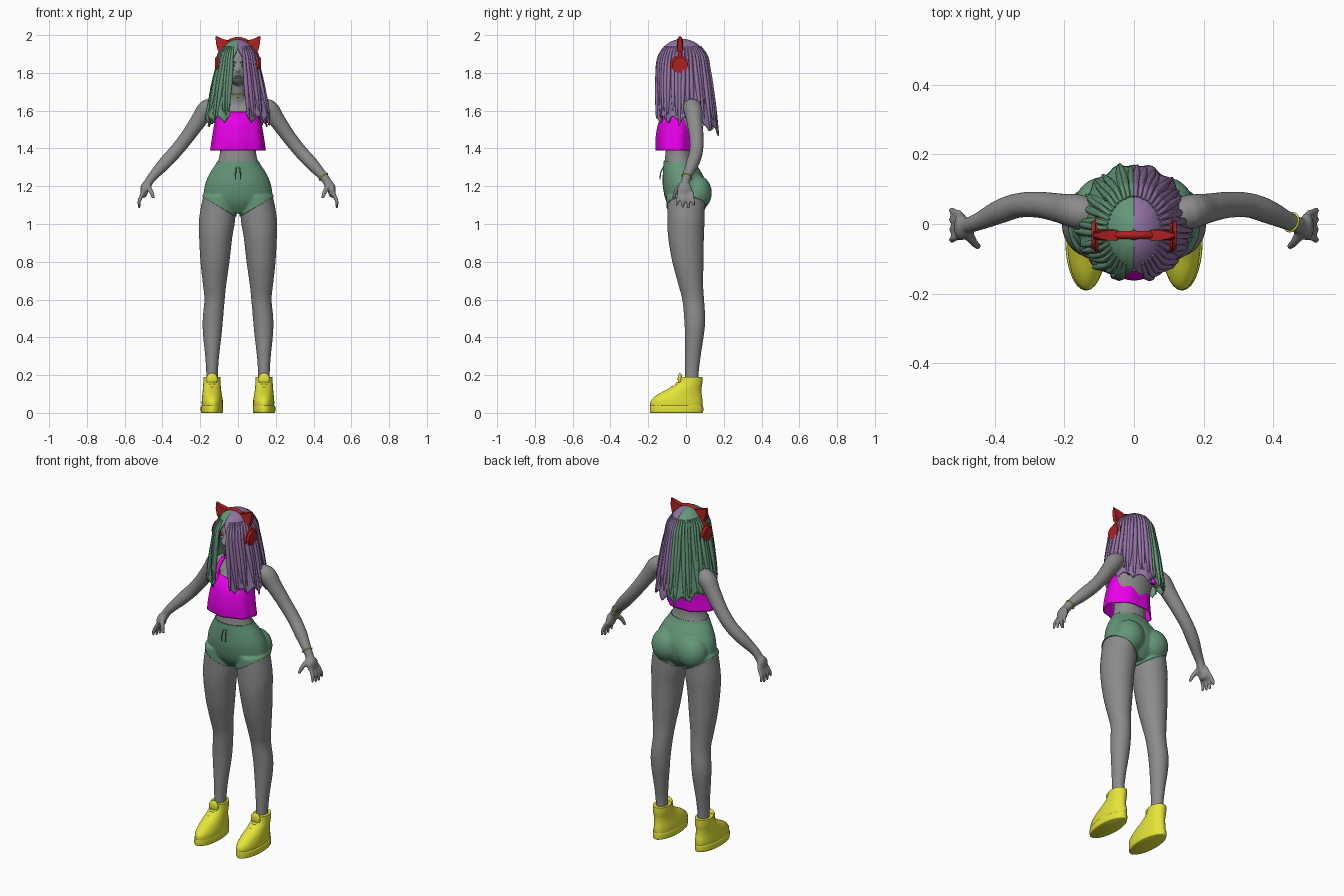
import bpy, bmesh, math, random
from mathutils import Vector, Matrix

random.seed(4)
cube = bpy.data.objects.get("Cube")
if cube:
    bpy.data.objects.remove(cube, do_unlink=True)
SIDES = (-1, 1)


def material(name, *rgb):
    mat = bpy.data.materials.new(name)
    mat.use_nodes = True
    mat.diffuse_color = (*rgb, 1)
    mat.node_tree.nodes["Principled BSDF"].inputs["Base Color"].default_value = (*rgb, 1)
    return mat


SKIN = material("grey skin", .26, .26, .26)
GREEN = material("soft green", .13, .31, .19)
PURPLE = material("soft purple", .29, .17, .37)
MAGENTA = material("magenta", .8, 0, .8)
YELLOW = material("yellow", .78, .78, .04)
RED = material("red", .42, .015, .015)


def finish(bm, name, mat, thickness=0, angle=50):
    bmesh.ops.recalc_face_normals(bm, faces=bm.faces)
    mesh = bpy.data.meshes.new(name)
    bm.to_mesh(mesh)
    bm.free()
    mesh.materials.append(mat)
    obj = bpy.data.objects.new(name, mesh)
    bpy.context.collection.objects.link(obj)
    if thickness:
        obj.modifiers.new("thickness", "SOLIDIFY").thickness = thickness
    smooth(obj, angle)
    return obj


def smooth(obj, angle=50):
    bpy.ops.object.select_all(action="DESELECT")
    obj.select_set(True)
    bpy.context.view_layer.objects.active = obj
    bpy.ops.object.shade_smooth_by_angle(angle=math.radians(angle))


def spline(rows, steps=4):
    out = []
    for i in range(len(rows) - 1):
        near = rows[max(i - 1, 0)], rows[i], rows[i + 1], rows[min(i + 2, len(rows) - 1)]
        for j in range(steps):
            t = j / steps
            out.append([b + .5 * t * (c - a + t * (2 * a - 5 * b + 4 * c - d + t * (3 * b - a - 3 * c + d)))
                        for a, b, c, d in zip(*near)])
    return out + [rows[-1]]


def bridge(bm, rings, cap=True, closed=True):
    rings = [[bm.verts.new(p) for p in ring] for ring in rings]
    count = len(rings[0])
    for low, high in zip(rings, rings[1:]):
        for i in range(count if closed else count - 1):
            j = (i + 1) % count
            bm.faces.new((low[i], low[j], high[j], high[i]))
    if cap:
        bm.faces.new(rings[0])
        bm.faces.new(rings[-1])


def loft(bm, rows, side=1, cap=True, ripple=0, n=28):
    """Stack of level ellipses: x, y, z, half width, half depth."""
    rings = []
    rows = spline(rows)
    for i, (x, y, z, rx, ry) in enumerate(rows):
        wave = ripple * (1 - i / len(rows))
        ring = []
        for k in range(n):
            a = math.tau * k / n
            f = 1 + wave * math.sin(7 * a)
            ring.append((side * (x + rx * f * math.cos(a)), y + ry * f * math.sin(a), z))
        rings.append(ring)
    bridge(bm, rings, cap)


def tube(bm, rows, side=1, n=12):
    """Round sweep through x, y, z, radius."""
    rows = spline(rows)
    pts = [Vector((side * r[0], r[1], r[2])) for r in rows]
    rings = []
    for i, p in enumerate(pts):
        d = pts[min(i + 1, len(pts) - 1)] - pts[max(i - 1, 0)]
        u = d.cross(Vector((.02, 1, .01))).normalized()
        w = d.cross(u).normalized()
        rings.append([p + rows[i][3] * (u * math.cos(math.tau * k / n) + w * math.sin(math.tau * k / n))
                      for k in range(n)])
    bridge(bm, rings)


def ball(bm, centre, radii):
    bmesh.ops.create_uvsphere(bm, u_segments=24, v_segments=16, radius=1,
                              matrix=Matrix.Translation(centre) @ Matrix.Diagonal((*radii, 1)))


# Body: overlapping masses fused into one smooth skin
bm = bmesh.new()
loft(bm, [(0, 0, 1.06, .09, .06), (0, 0, 1.12, .17, .1), (0, -.005, 1.2, .172, .113),
          (0, -.02, 1.27, .143, .098), (0, -.036, 1.33, .107, .078), (0, -.036, 1.4, .095, .07),
          (0, -.025, 1.47, .108, .075), (0, -.005, 1.55, .115, .072), (0, .02, 1.62, .13, .052),
          (0, .02, 1.66, .07, .043)])
loft(bm, [(0, .02, 1.6, .06, .04), (0, .01, 1.66, .046, .042), (0, -.005, 1.71, .038, .04),
          (0, -.015, 1.8, .04, .045)])
ball(bm, (0, -.02, 1.86), (.075, .095, .09))
ball(bm, (0, -.06, 1.81), (.055, .068, .075))
ball(bm, (0, -.126, 1.813), (.01, .016, .014))
for s in SIDES:
    ball(bm, (s * .082, .055, 1.165), (.085, .077, .09))
    ball(bm, (s * .055, -.07, 1.52), (.058, .06, .058))
    loft(bm, [(.1, 0, 1.15, .085, .1), (.11, 0, 1.03, .096, .099), (.118, 0, .93, .088, .095),
              (.122, .01, .8, .077, .083), (.124, .025, .68, .062, .066), (.124, .038, .6, .054, .058),
              (.133, .046, .5, .054, .056), (.136, .045, .42, .05, .051), (.137, .036, .3, .037, .042),
              (.137, .03, .2, .031, .037), (.137, .03, .08, .031, .037)], s)
    tube(bm, [(.1, .02, 1.61, .04), (.16, .035, 1.612, .05), (.21, .045, 1.545, .043),
              (.27, .055, 1.46, .038), (.33, .054, 1.385, .036), (.385, .036, 1.325, .035),
              (.44, .01, 1.265, .027), (.465, 0, 1.235, .024), (.49, -.01, 1.19, .024)], s, 20)
    ball(bm, (s * .497, -.008, 1.18), (.021, .04, .042))
    for y in (-.038, -.014, .01, .032):
        low = 1.08 + abs(y) * .4
        tube(bm, [(.5, y * .9, 1.17, .011), (.522, y * 1.15, 1.125, .0105), (.522, y * 1.3, low, .008)], s)
    tube(bm, [(.48, -.02, 1.21, .015), (.462, -.052, 1.175, .013), (.446, -.066, 1.135, .009)], s)
body = finish(bm, "body", SKIN)
remesh = body.modifiers.new("fuse", "REMESH")
remesh.mode = "VOXEL"
remesh.voxel_size = .0065
relax = body.modifiers.new("relax", "SMOOTH")
relax.factor, relax.iterations = .5, 6
fused = bpy.data.meshes.new_from_object(body.evaluated_get(bpy.context.evaluated_depsgraph_get()))
body.modifiers.clear()
body.data = fused
fused.materials.clear()
fused.materials.append(SKIN)
smooth(body, 80)

# Face features
bm = bmesh.new()
for s in SIDES:
    ball(bm, (s * .026, -.111, 1.838), (.014, .01, .006))
    tube(bm, [(.012, -.121, 1.853, .003), (.028, -.114, 1.859, .004), (.045, -.098, 1.854, .002)], s)
for z in (1.774, 1.781):
    ball(bm, (0, -.12, z), (.018, .009, .004))
finish(bm, "face_features", SKIN)

# Shorts: trimmed copy of the hip skin, lifted outward
bm = bmesh.new()
bm.from_mesh(body.data)
slope = .6
cuts = [((0, 0, 1.33), (0, 0, 1))] + [((s * .03, 0, 1.05), (-s * slope, 0, 1)) for s in SIDES]
for point, normal in cuts:
    bmesh.ops.bisect_plane(bm, geom=bm.verts[:] + bm.edges[:] + bm.faces[:], plane_co=point, plane_no=normal)


def under_shorts(face):
    c = face.calc_center_median()
    return abs(c.x) < .24 and c.z < 1.33 and c.z - 1.05 > slope * (abs(c.x) - .03)


bmesh.ops.delete(bm, geom=[f for f in bm.faces if not under_shorts(f)], context="FACES")
bm.normal_update()
for v, shift in [(v, v.normal * .005) for v in bm.verts]:
    v.co += shift
finish(bm, "shorts", GREEN, .005, 70)
bm = bmesh.new()
for s in SIDES:
    tube(bm, [(.008, -.12, 1.3, .003), (.012, -.133, 1.275, .003), (.013, -.138, 1.235, .003)], s, 8)
finish(bm, "drawstrings", GREEN)

# Loose cropped top with straps
bm = bmesh.new()
loft(bm, [(0, -.055, 1.39, .145, .103), (0, -.055, 1.45, .137, .104), (0, -.046, 1.53, .124, .1),
          (0, -.034, 1.575, .11, .086), (0, -.022, 1.595, .095, .066)], cap=False, ripple=.035, n=56)
finish(bm, "cropped_top", MAGENTA, .005)
bm = bmesh.new()
for s in SIDES:
    tube(bm, [(.075, -.105, 1.56, .014), (.09, -.06, 1.62, .012), (.092, .01, 1.662, .011),
              (.088, .07, 1.61, .012), (.08, .062, 1.55, .014)], s)
finish(bm, "top_straps", MAGENTA)

# High sneakers
for s in SIDES:
    label = "left" if s > 0 else "right"
    bm = bmesh.new()
    loft(bm, [(.136, -.05, .02, .055, .137), (.136, -.05, .06, .056, .138), (.137, -.035, .095, .052, .118),
              (.138, -.008, .125, .048, .09), (.138, .018, .155, .046, .068), (.138, .027, .19, .045, .06)], s)
    finish(bm, label + "_shoe", YELLOW)
    bm = bmesh.new()
    loft(bm, [(.138, -.05, 0, .054, .136), (.138, -.05, .006, .059, .141), (.138, -.05, .034, .059, .141),
              (.138, -.05, .04, .055, .137)], s)
    finish(bm, label + "_sole", YELLOW)
    bm = bmesh.new()
    ball(bm, (s * .138, -.032, .178), (.03, .012, .034))
    for i in range(4):
        y, z = -.12 + .024 * i, .088 + .019 * i
        tube(bm, [(.1, y + .02, z - .012, .006), (.138, y, z + .01, .007), (.176, y + .02, z - .012, .006)], s, 8)
    finish(bm, label + "_tongue_and_laces", YELLOW)


# Hair: a parted shell of flowing locks for each side
def hair_point(a, t, side, lift=1.0):
    u, v = min(t / .4, 1), max(t - .4, 0) / .6
    back = max(-math.cos(a), 0)
    reach = math.sin(u * math.pi / 2) * lift * (1 + .035 * t * math.sin(15 * a + 3 * t))
    end = 1.535 - .06 * back + .035 * abs(math.sin(6.5 * a))
    z = 1.84 + .14 * math.cos(u * math.pi / 2) - v * (1.84 - end)
    return (side * reach * (.106 + .058 * v) * math.sin(a),
            -.02 - reach * .137 * math.cos(a) + back * .055 * v, z)


for s, mat, colour in zip(SIDES, (GREEN, PURPLE), ("green", "purple")):
    bm = bmesh.new()
    rows = []
    for i in range(37):
        t = i / 36
        parting = .27 * min(max((t / .4 - .55) / .3, 0), 1)
        rows.append([hair_point(parting + (math.pi - parting) * k / 90, t, s) for k in range(91)])
    bridge(bm, rows, cap=False, closed=False)
    bmesh.ops.remove_doubles(bm, verts=bm.verts, dist=.0004)
    finish(bm, colour + "_hair", mat, .008, 60)
    bm = bmesh.new()
    for i in range(20):
        a = .33 + 2.75 * i / 19
        drift = random.uniform(-.1, .1) if 0 < i < 19 else 0
        stop = random.uniform(.9, 1.03)
        path = []
        for k in range(8):
            f = k / 7
            path.append((*hair_point(a + drift * f, .2 + (stop - .2) * f, 1, 1.005),
                         .001 + .011 * math.sin(math.pi * min(f * .8 + .1, .97))))
        tube(bm, path, s, 8)
    finish(bm, colour + "_hair_locks", mat)

# Headphones with pointed ears
for s in SIDES:
    label = "left" if s > 0 else "right"
    bm = bmesh.new()
    turn = Matrix.Translation((s * .104, -.032, 1.84)) @ Matrix.Rotation(math.pi / 2, 4, "Y")
    bmesh.ops.create_cone(bm, cap_ends=True, segments=32, radius1=.052, radius2=.052, depth=.036, matrix=turn)
    rim = [e for e in bm.edges if len(e.link_faces[0].verts) > 4 or len(e.link_faces[1].verts) > 4]
    bmesh.ops.bevel(bm, geom=rim, offset=.011, segments=3, affect="EDGES")
    finish(bm, label + "_ear_cup", RED)
    bm = bmesh.new()
    outline = [(.043, 1.972), (.078, 1.976), (.119, 1.997), (.117, 1.96), (.106, 1.912), (.075, 1.93)]
    depths = (.015, .017, .004, .014, .016, .016)
    bridge(bm, [[(s * x, -.032 + f * d, z) for (x, z), d in zip(outline, depths)] for f in SIDES])
    bmesh.ops.bevel(bm, geom=bm.edges[:], offset=.003, segments=2, affect="EDGES")
    finish(bm, label + "_pointed_ear", RED)
bm = bmesh.new()
arc = [math.pi * k / 16 for k in range(17)]
tube(bm, [(.108 * math.cos(a), -.032, 1.84 + .139 * math.sin(a), .011) for a in arc])
ball(bm, (0, -.032, 1.976), (.02, .014, .011))
finish(bm, "headband", RED)


# Necklace and bracelet
def hoop(name, centre, radius, thick, axis):
    turn = Vector(axis).to_track_quat("Z", "Y")
    rings = []
    for i in range(33):
        a = math.tau * i / 32
        ring = []
        for k in range(8):
            b = math.tau * k / 8
            r = radius + thick * math.cos(b)
            ring.append(Vector(centre) + turn @ Vector((r * math.cos(a), r * math.sin(a), thick * math.sin(b))))
        rings.append(ring)
    bm = bmesh.new()
    bridge(bm, rings, cap=False)
    bmesh.ops.remove_doubles(bm, verts=bm.verts, dist=.00005)
    return finish(bm, name, YELLOW)


hoop("necklace", (0, -.002, 1.695), .043, .0025, (0, -.25, 1))
hoop("bracelet", (.452, .005, 1.25), .027, .003, (.6, -.25, -.7))
bm = bmesh.new()
ball(bm, (0, -.048, 1.676), (.006, .004, .008))
finish(bm, "pendant", YELLOW)
